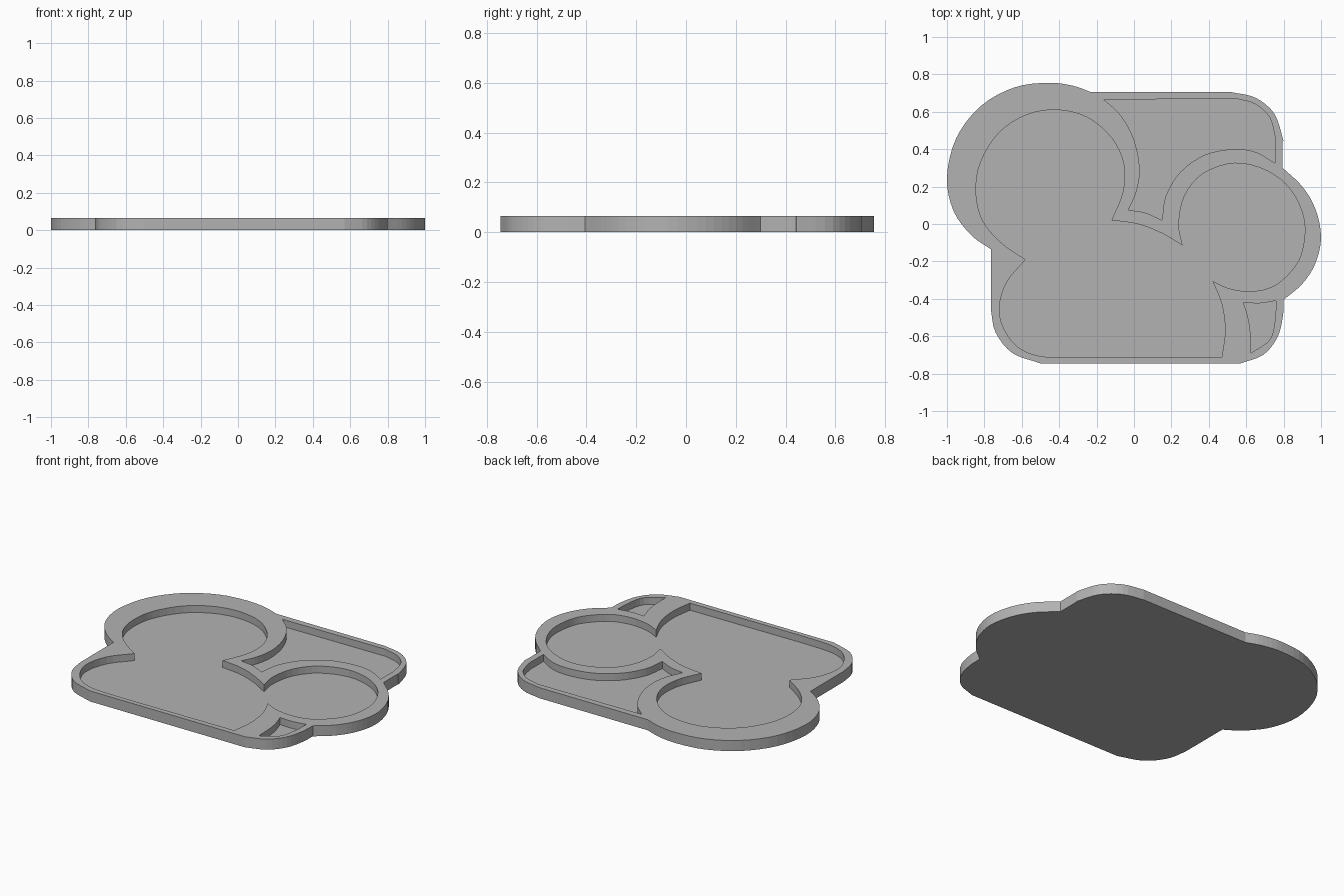
import bpy, bmesh
from mathutils import Vector

if "Cube" in bpy.data.objects:
    bpy.data.objects.remove(bpy.data.objects["Cube"])

TOP, FLOOR = 0.066, 0.022


def smooth_run(pts, steps=4):
    """Catmull-Rom curve through pts (open, last point left out)."""
    p = [Vector(q) for q in pts]
    if len(p) == 2:
        return [p[0]]
    p = [2 * p[0] - p[1]] + p + [2 * p[-1] - p[-2]]
    out = []
    for i in range(1, len(p) - 2):
        a, b, c, d = p[i - 1:i + 3]
        for k in range(steps):
            t = k / steps
            out.append(0.5 * (2 * b + (c - a) * t + (2 * a - 5 * b + 4 * c - d) * t * t
                              + (3 * b - a - 3 * c + d) * t ** 3))
    return out


def outline(runs):
    """Closed outline: each run starts sharply and ends where the next begins."""
    pts = []
    for i, run in enumerate(runs):
        pts += smooth_run(run + [runs[(i + 1) % len(runs)][0]])
    return pts


# outer edge of the plate
rim = outline([
    [(-.765, -.135), (-.87, -.06), (-.965, .07), (-1, .25), (-.95, .46), (-.82, .63),
     (-.64, .73), (-.46, .755), (-.33, .74)],
    [(-.23, .705)],
    [(.52, .705), (.65, .675), (.75, .59), (.795, .46)],
    [(.795, .44)],
    [(.795, .30), (.9, .2), (.97, .08), (1, -.07), (.97, -.21), (.9, -.32)],
    [(.8, -.405), (.795, -.5), (.765, -.61), (.69, -.7)],
    [(.57, -.745)],
    [(-.5, -.745), (-.65, -.69), (-.74, -.58)],
    [(-.765, -.46)],
])
# large pocket: two round bays and the lower tray
main_pocket = outline([
    [(-.58, -.19), (-.71, -.1), (-.81, .02), (-.845, .17), (-.82, .33), (-.72, .49),
     (-.57, .585), (-.41, .61), (-.25, .57), (-.12, .46), (-.055, .32), (-.06, .17)],
    [(-.12, .02), (.02, .0), (.15, -.05)],
    [(.26, -.115), (.24, .0), (.27, .15), (.37, .27), (.54, .325), (.71, .285),
     (.84, .18), (.91, .02), (.9, -.14), (.85, -.24), (.75, -.33), (.63, -.36), (.51, -.345)],
    [(.42, -.305), (.47, -.43), (.487, -.57)],
    [(.47, -.71)],
    [(-.3, -.715), (-.52, -.703), (-.65, -.63), (-.72, -.48), (-.685, -.32)],
])
# upper pocket
upper_pocket = outline([
    [(-.16, .665)],
    [(.55, .67), (.65, .64), (.725, .57), (.755, .46)],
    [(.755, .44)],
    [(.755, .325), (.65, .385), (.53, .40), (.38, .37), (.25, .28), (.17, .15)],
    [(.15, .02), (.06, .06)],
    [(-.03, .075), (.015, .18), (.03, .3), (.0, .45), (-.07, .58)],
])
# small corner pocket
corner_pocket = outline([
    [(.585, -.42), (.67, -.424)],
    [(.76, -.41), (.753, -.52), (.725, -.62)],
    [(.625, -.69), (.622, -.58), (.61, -.5)],
])

bm = bmesh.new()


def ring(pts, z):
    return [bm.verts.new((p.x, p.y, z)) for p in pts]


def wall(pts, z):
    """Drop a wall from the top face to height z and cap it there."""
    hi, lo = ring(pts, TOP), ring(pts, z)
    n = len(pts)
    for i in range(n):
        j = (i + 1) % n
        bm.faces.new((hi[i], hi[j], lo[j], lo[i]))
    bm.faces.new(lo)
    return [bm.edges.get((hi[i], hi[(i + 1) % n])) for i in range(n)]


edges = wall(rim, 0)
for pocket in (main_pocket, upper_pocket, corner_pocket):
    edges += wall(pocket, FLOOR)
bmesh.ops.triangle_fill(bm, edges=edges, use_beauty=True, use_dissolve=False, normal=(0, 0, 1))
bmesh.ops.recalc_face_normals(bm, faces=bm.faces[:])

mesh = bpy.data.meshes.new("pocketed_plate")
bm.to_mesh(mesh)
bm.free()
plate = bpy.data.objects.new("pocketed_plate", mesh)
bpy.context.collection.objects.link(plate)

grey = bpy.data.materials.new("plain_grey")
grey.diffuse_color = (0.45, 0.45, 0.45, 1)
grey.use_nodes = True
grey.node_tree.nodes["Principled BSDF"].inputs["Base Color"].default_value = grey.diffuse_color
mesh.materials.append(grey)
